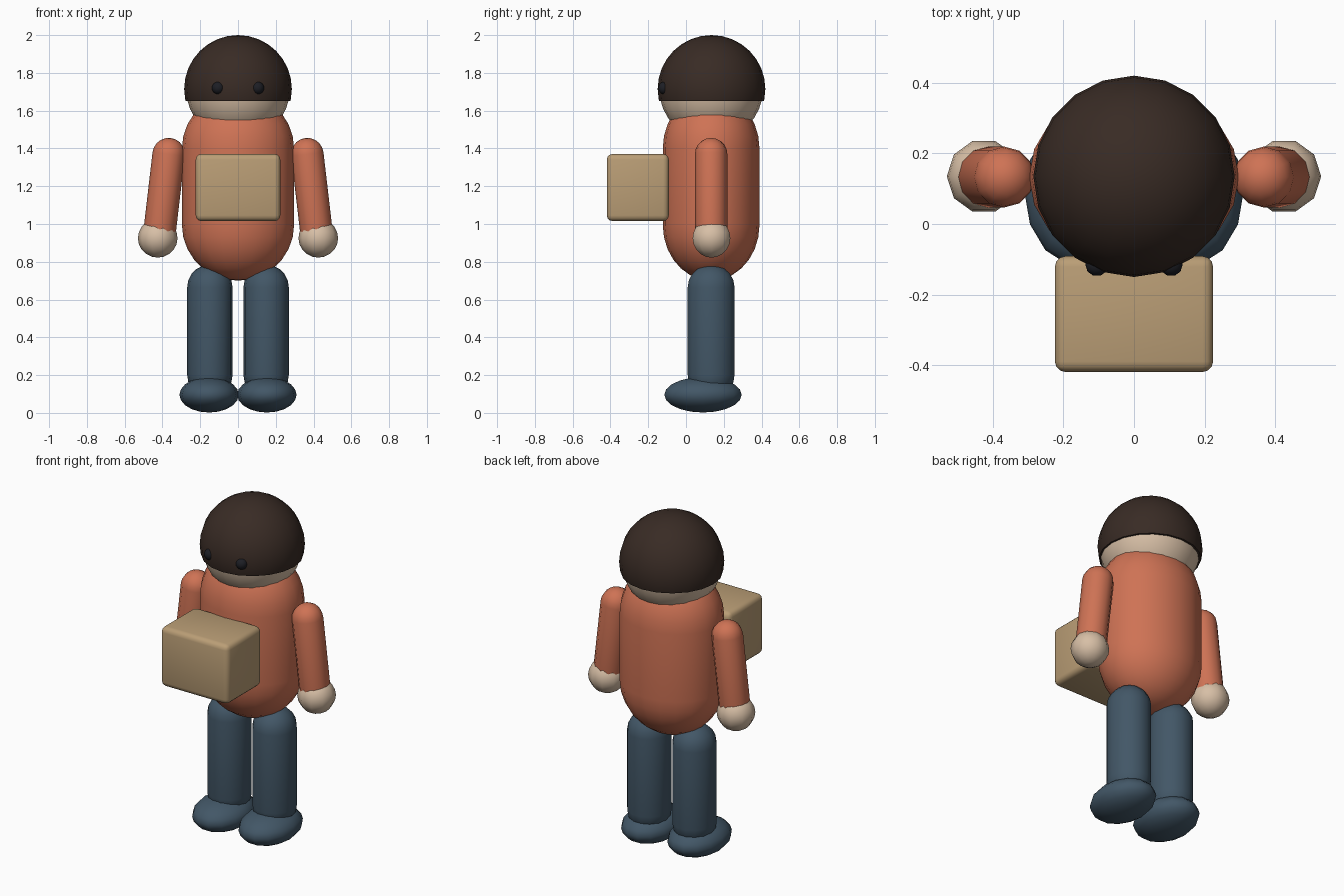
import bpy, bmesh, math
from mathutils import Vector

if "Cube" in bpy.data.objects:
    bpy.data.objects.remove(bpy.data.objects["Cube"])

CY = 0.133  # depth of the body axis


def material(name, r, g, b):
    m = bpy.data.materials.new(name)
    m.diffuse_color = (r, g, b, 1)
    m.use_nodes = True
    m.node_tree.nodes["Principled BSDF"].inputs["Base Color"].default_value = m.diffuse_color
    return m


SKIN = material("skin", 0.68, 0.52, 0.38)
SHIRT = material("shirt", 0.62, 0.17, 0.09)
NAVY = material("trousers", 0.055, 0.095, 0.135)
HAIR = material("hair", 0.04, 0.024, 0.018)
DARK = material("eye", 0.012, 0.013, 0.018)
CARD = material("cardboard", 0.49, 0.34, 0.18)


def finish(name, bm, mat, angle=60):
    bmesh.ops.recalc_face_normals(bm, faces=bm.faces)
    me = bpy.data.meshes.new(name)
    bm.to_mesh(me)
    bm.free()
    me.materials.append(mat)
    ob = bpy.data.objects.new(name, me)
    bpy.context.collection.objects.link(ob)
    bpy.context.view_layer.objects.active = ob
    ob.select_set(True)
    bpy.ops.object.shade_smooth_by_angle(angle=math.radians(angle))
    ob.select_set(False)
    return ob


def capsule(name, low, high, radii, mat, sides=16, rings=6, cut=None):
    """Rounded tube between two end centres; a ball when both coincide."""
    low, high, rad = Vector(low), Vector(high), Vector(radii)
    axis = high - low
    quat = Vector((0, 0, 1)).rotation_difference(axis) if axis.length > 0 else None
    steps = [(-90 + 90 * i / rings, low) for i in range(1, rings + 1)]
    steps += [(90 * i / rings, high) for i in range(0 if quat else 1, rings)]
    bm = bmesh.new()

    def vert(lat, lon, base):
        p = Vector((math.cos(lat) * math.cos(lon) * rad.x,
                    math.cos(lat) * math.sin(lon) * rad.y,
                    math.sin(lat) * rad.z))
        if quat:
            p.rotate(quat)
        return bm.verts.new(p + base)

    loops = [[vert(math.radians(a), math.tau * k / sides, base) for k in range(sides)]
             for a, base in steps]
    bottom, top = vert(-math.pi / 2, 0, low), vert(math.pi / 2, 0, high)
    for k in range(sides):
        n = (k + 1) % sides
        bm.faces.new((bottom, loops[0][n], loops[0][k]))
        bm.faces.new((top, loops[-1][k], loops[-1][n]))
        for a, b in zip(loops, loops[1:]):
            bm.faces.new((a[k], a[n], b[n], b[k]))
    if cut is not None:  # flat cut, keeping the part above
        geom = bm.verts[:] + bm.edges[:] + bm.faces[:]
        res = bmesh.ops.bisect_plane(bm, geom=geom, plane_co=(0, 0, cut),
                                     plane_no=(0, 0, 1), clear_inner=True)
        edges = [e for e in res["geom_cut"] if isinstance(e, bmesh.types.BMEdge)]
        bmesh.ops.holes_fill(bm, edges=edges, sides=0)
    return finish(name, bm, mat)


def ball(name, centre, radii, mat, **kw):
    return capsule(name, centre, centre, radii, mat, **kw)


# torso, head and hair
capsule("torso", (0, CY, 0.995), (0, CY, 1.40), (0.297, 0.256, 0.295), SHIRT, sides=20, rings=7)
ball("head", (0, CY, 1.715), (0.275, 0.275, 0.275), SKIN, sides=20, rings=8)
ball("hair", (0, CY + 0.002, 1.715), (0.285, 0.285, 0.285), HAIR, sides=20, rings=8, cut=1.65)

# paired parts
for side, s in (("left", 1), ("right", -1)):
    ball(side + "_eye", (s * 0.105, -0.115, 1.72), (0.033, 0.033, 0.033), DARK, sides=10, rings=5)
    capsule(side + "_arm", (s * 0.416, CY, 0.95), (s * 0.367, CY, 1.37), (0.086, 0.086, 0.086),
            SHIRT, sides=12, rings=5)
    ball(side + "_hand", (s * 0.425, CY + 0.002, 0.925), (0.105, 0.105, 0.103), SKIN, sides=10, rings=5)
    capsule(side + "_leg", (s * 0.149, CY, 0.20), (s * 0.149, CY, 0.665), (0.12, 0.127, 0.12),
            NAVY, sides=14, rings=5)
    ball(side + "_shoe", (s * 0.153, 0.09, 0.096), (0.157, 0.21, 0.094), NAVY, sides=14, rings=5)

# carried box on the chest
bm = bmesh.new()
bmesh.ops.create_cube(bm, size=1)
bmesh.ops.scale(bm, vec=(0.448, 0.328, 0.355), verts=bm.verts)
bmesh.ops.translate(bm, vec=(0, -0.255, 1.193), verts=bm.verts)
bmesh.ops.bevel(bm, geom=bm.edges[:], offset=0.03, segments=3, profile=0.5, affect='EDGES')
finish("box", bm, CARD, 40)
